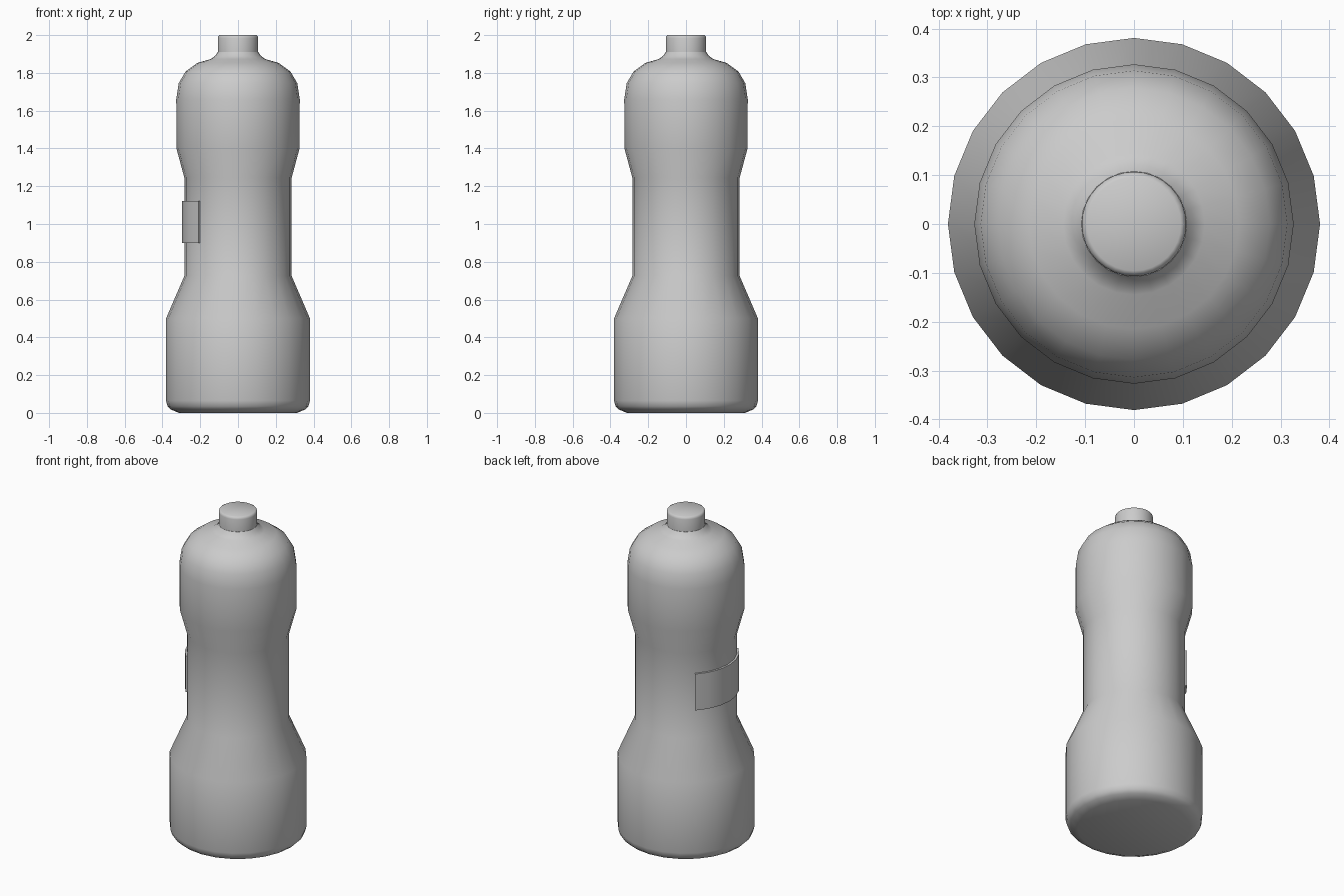
import bpy, bmesh
from math import cos, sin, radians

if "Cube" in bpy.data.objects:
    bpy.data.objects.remove(bpy.data.objects["Cube"])


def finish(bm, name, angle):
    bmesh.ops.recalc_face_normals(bm, faces=bm.faces)
    mesh = bpy.data.meshes.new(name)
    bm.to_mesh(mesh)
    bm.free()
    obj = bpy.data.objects.new(name, mesh)
    bpy.context.collection.objects.link(obj)
    bpy.ops.object.select_all(action='DESELECT')
    obj.select_set(True)
    bpy.context.view_layer.objects.active = obj
    bpy.ops.object.shade_smooth_by_angle(angle=radians(angle))
    return obj


def lathe(name, profile, sides, angle=40):
    """Revolve (radius, z) points around z and close both ends."""
    bm = bmesh.new()
    rings = [[bm.verts.new((r * cos(radians(360 * i / sides)),
                            r * sin(radians(360 * i / sides)), z))
              for i in range(sides)] for r, z in profile]
    for a, b in zip(rings, rings[1:]):
        for i in range(sides):
            j = (i + 1) % sides
            bm.faces.new((a[i], a[j], b[j], b[i]))
    bm.faces.new(rings[0])
    bm.faces.new(rings[-1])
    return finish(bm, name, angle)


# Bottle body: wide base, narrow grip, domed shoulder and short neck
lathe("bottle_body", [
    (0.313, 0.0), (0.355, 0.018), (0.373, 0.035), (0.381, 0.065),
    (0.381, 0.50), (0.284, 0.725), (0.284, 1.245), (0.326, 1.40),
    (0.327, 1.66), (0.314, 1.745), (0.278, 1.807), (0.215, 1.853),
    (0.145, 1.873), (0.122, 1.89), (0.108, 1.91)], 24, 50)

# Cap with a slightly rounded top edge
lathe("cap", [(0.107, 1.905), (0.107, 1.985), (0.104, 1.995),
              (0.096, 2.0)], 32, 60)

# Curved label plate wrapped around the left side of the grip
bm = bmesh.new()
sections = []
for i in range(7):
    a = radians(135 + 15 * i)
    sections.append([bm.verts.new((r * cos(a), r * sin(a), z))
                     for r, z in ((0.276, 0.90), (0.296, 0.90),
                                  (0.296, 1.123), (0.276, 1.123))])
for s, t in zip(sections, sections[1:]):
    for k in range(4):
        n = (k + 1) % 4
        bm.faces.new((s[k], s[n], t[n], t[k]))
bm.faces.new(sections[0])
bm.faces.new(sections[-1])
finish(bm, "label_plate", 30)
